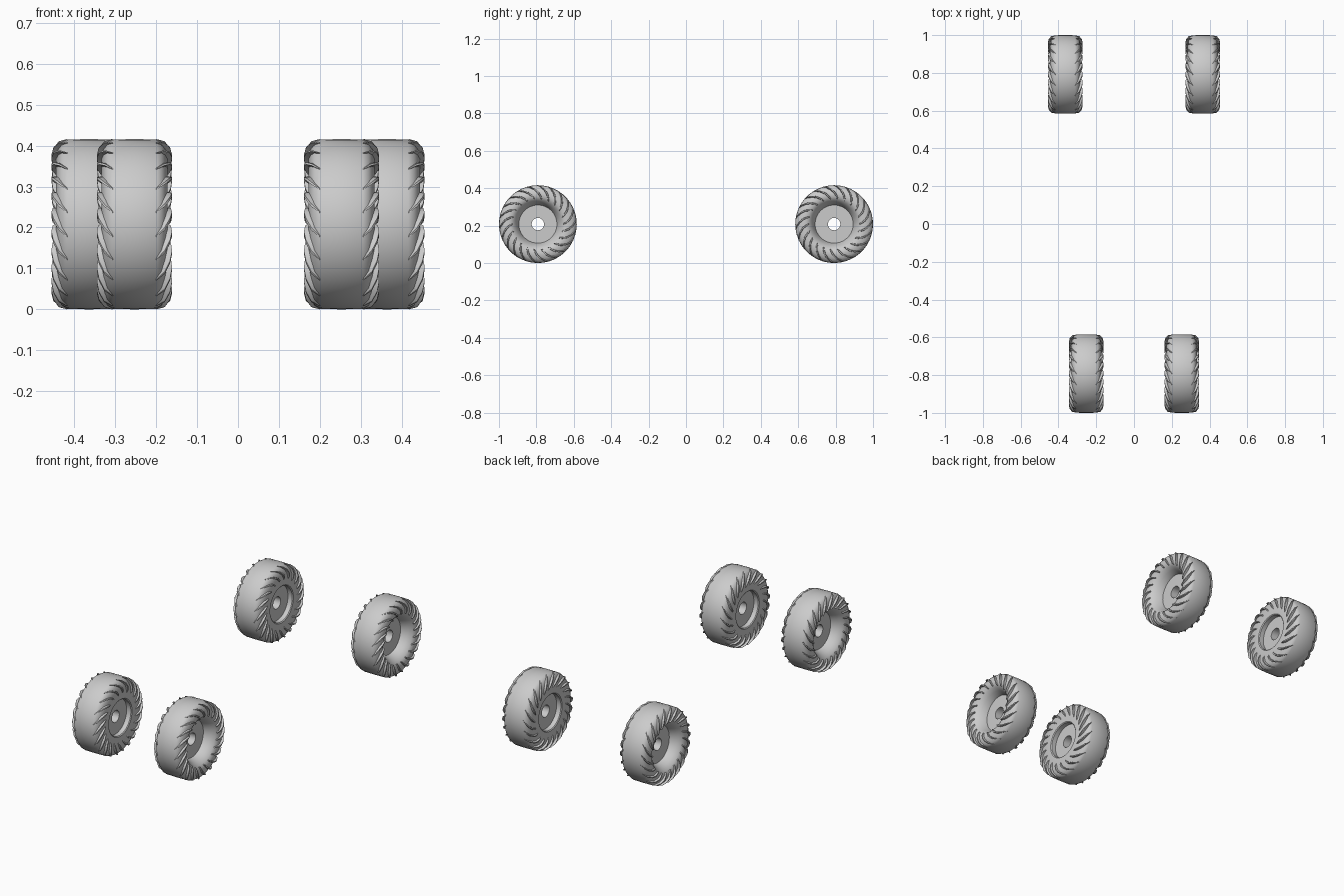
import bpy, bmesh
from math import sin, cos, pi, radians

RADIUS = 0.208
SEGMENTS = 44
LUGS = 22

# Closed sections as (offset towards the outer face, radius)
TIRE = [(-0.052, 0.207), (0, 0.208), (0.052, 0.207), (0.066, 0.2),
        (0.075, 0.185), (0.081, 0.165), (0.08, 0.145), (0.07, 0.129),
        (0.05, 0.115), (0.03, 0.106), (0.01, 0.1), (-0.05, 0.098),
        (-0.076, 0.098), (-0.08, 0.103), (-0.081, 0.165),
        (-0.075, 0.185), (-0.066, 0.2)]
HUB = [(0.016, 0.033), (0.016, 0.102), (-0.05, 0.102), (-0.05, 0.033)]

# Lug stations: buried x, r, raised x, r, sweep angle, half thickness
LUG = [(0.070, 0.136, 0.082, 0.134, 0.00, 0.003),
       (0.070, 0.150, 0.089, 0.149, 0.05, 0.005),
       (0.068, 0.168, 0.092, 0.169, 0.13, 0.006),
       (0.062, 0.182, 0.087, 0.188, 0.23, 0.006),
       (0.054, 0.192, 0.074, 0.203, 0.34, 0.005),
       (0.045, 0.198, 0.054, 0.208, 0.43, 0.002)]


def polar(x, r, a):
    return (x, r * cos(a), r * sin(a))


def finish(bm, name, location, angle):
    bmesh.ops.recalc_face_normals(bm, faces=bm.faces)
    mesh = bpy.data.meshes.new(name)
    bm.to_mesh(mesh)
    bm.free()
    obj = bpy.data.objects.new(name, mesh)
    bpy.context.collection.objects.link(obj)
    obj.location = location
    bpy.ops.object.select_all(action='DESELECT')
    obj.select_set(True)
    bpy.context.view_layer.objects.active = obj
    bpy.ops.object.shade_smooth_by_angle(angle=radians(angle))
    return obj


def bridge(bm, a, b):
    n = len(a)
    for i in range(n):
        j = (i + 1) % n
        bm.faces.new((a[i], a[j], b[j], b[i]))


def lathe(name, section, side, location):
    """Spin a closed section about the axle."""
    bm = bmesh.new()
    rings = [[bm.verts.new(polar(side * x, r, 2 * pi * k / SEGMENTS))
              for x, r in section] for k in range(SEGMENTS)]
    for k in range(SEGMENTS):
        bridge(bm, rings[k], rings[(k + 1) % SEGMENTS])
    return finish(bm, name, location, 35)


def lugs(name, location):
    """Swept curved ribs around both sidewalls."""
    bm = bmesh.new()
    for face in (-1, 1):
        for k in range(LUGS):
            start = 2 * pi * k / LUGS
            rings = []
            for xi, ri, xo, ro, sweep, half in LUG:
                a = start + sweep
                wide, slim = 1.3 * half / ri, 0.7 * half / ro
                corners = [(xi, ri, a - wide), (xo, ro, a - slim),
                           (xo, ro, a + slim), (xi, ri, a + wide)]
                rings.append([bm.verts.new(polar(face * x, r, t))
                              for x, r, t in corners])
            for first, second in zip(rings, rings[1:]):
                bridge(bm, first, second)
            bm.faces.new(rings[0])
            bm.faces.new(rings[-1])
    return finish(bm, name, location, 40)


cube = bpy.data.objects.get("Cube")
if cube:
    bpy.data.objects.remove(cube, do_unlink=True)

# Narrow front pair and wide rear pair, dished faces outwards
for end, track, y in (("front", 0.253, -0.792), ("rear", 0.364, 0.792)):
    for label, side in (("left", 1), ("right", -1)):
        spot = (side * track, y, RADIUS)
        prefix = f"{end}_{label}_"
        lathe(prefix + "tire", TIRE, side, spot)
        lathe(prefix + "hub", HUB, side, spot)
        lugs(prefix + "lugs", spot)
